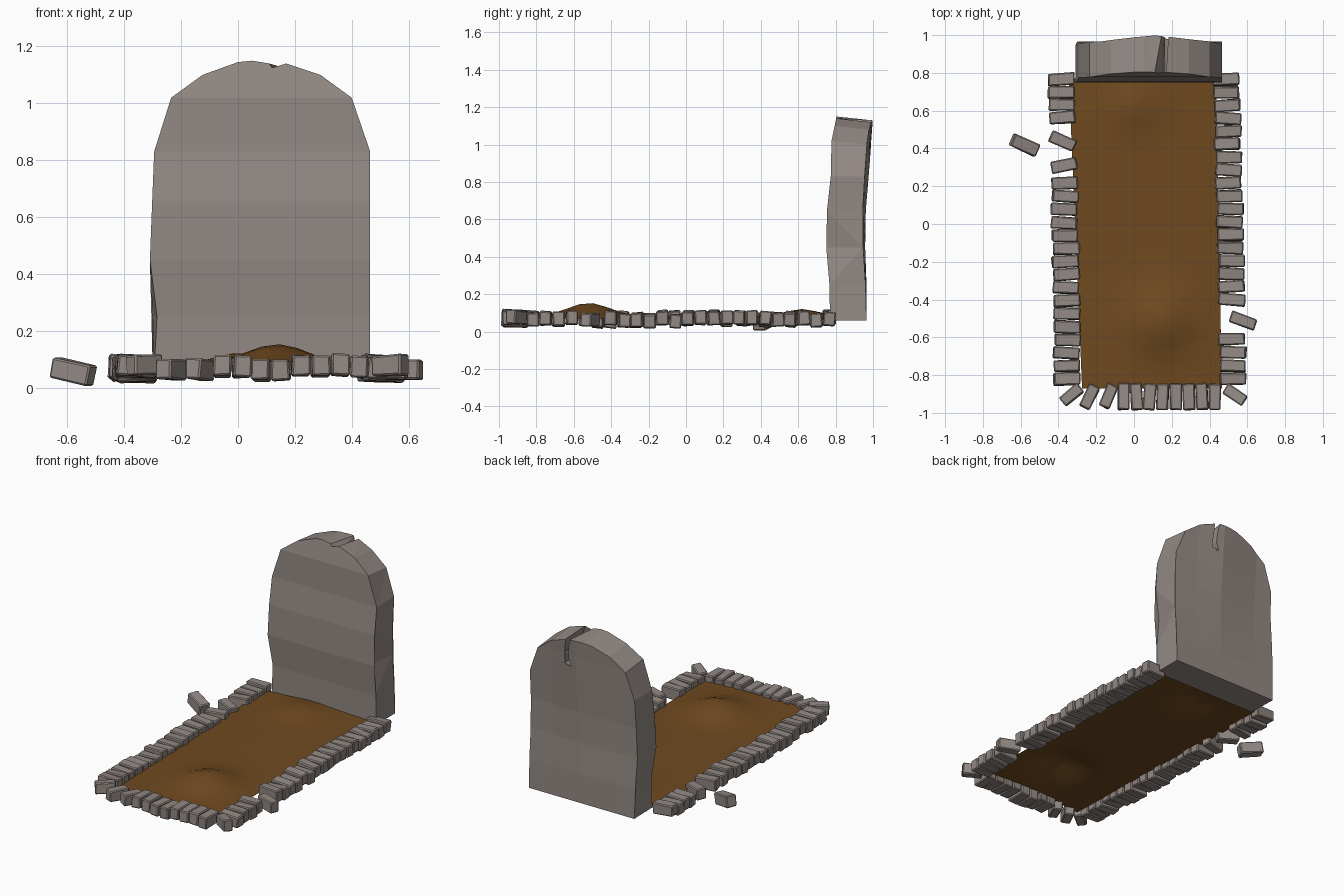
import bpy, bmesh, math, random
from mathutils import Matrix, Vector, Euler

random.seed(4)
cube = bpy.data.objects.get("Cube")
if cube:
    bpy.data.objects.remove(cube)


def material(name, rgb):
    m = bpy.data.materials.new(name)
    m.use_nodes = True
    m.diffuse_color = (*rgb, 1)
    m.node_tree.nodes["Principled BSDF"].inputs["Base Color"].default_value = (*rgb, 1)
    return m


STONE = material("warm grey stone", (0.29, 0.25, 0.23))
SOIL = material("brown soil", (0.16, 0.068, 0.014))


def finish(bm, name, mat, smooth=False):
    mesh = bpy.data.meshes.new(name)
    bmesh.ops.recalc_face_normals(bm, faces=bm.faces)
    for f in bm.faces:
        f.smooth = smooth
    bm.to_mesh(mesh)
    bm.free()
    mesh.materials.append(mat)
    ob = bpy.data.objects.new(name, mesh)
    bpy.context.collection.objects.link(ob)
    return ob


def lerp_table(table, t):
    # Piecewise linear lookup in ascending (key, value) pairs
    for (a, va), (b, vb) in zip(table, table[1:]):
        if t <= b:
            return va + (vb - va) * max(0, (t - a) / (b - a))
    return table[-1][1]


# Headstone: worn outline with a broken notch, extruded, sliced and bent
left_edge = [(-0.295, 0.06), (-0.285, 0.25), (-0.31, 0.45), (-0.30, 0.65), (-0.295, 0.83),
             (-0.235, 1.02), (-0.125, 1.10), (0, 1.145), (0.05, 1.15)]
notch_front = [(0.11, 1.14), (0.15, 1.08), (0.16, 1.0), (0.127, 0.885),
               (0.205, 0.95), (0.24, 1.02), (0.195, 1.08), (0.17, 1.14)]
notch_back = [(0.145, 1.13), (0.16, 1.07), (0.165, 1.0), (0.135, 0.92),
              (0.195, 0.96), (0.2, 1.02), (0.19, 1.07), (0.182, 1.12)]
right_edge = [(0.29, 1.10), (0.40, 1.02), (0.465, 0.83), (0.457, 0.65),
              (0.43, 0.45), (0.46, 0.25), (0.465, 0.06)]
right_back = [(max(x, 0.46) if z < 0.8 else x, z - 0.02 * (z > 0.9)) for x, z in right_edge]
left_back = [(min(x, -0.30) if z < 0.8 else x, z - 0.02 * (z > 0.9)) for x, z in left_edge]

front_bend = [(0.06, 0.77), (0.25, 0.767), (0.45, 0.75), (0.65, 0.754),
              (0.83, 0.774), (1.02, 0.778), (1.15, 0.805)]
back_bend = [(0.06, 0.965), (0.25, 0.96), (0.45, 0.947), (0.65, 0.945),
             (0.83, 0.955), (1.02, 0.965), (1.15, 0.975)]
back_bulge = [(-0.3, 0), (-0.17, 0), (0.11, 0.025), (0.3, 0.008), (0.46, 0)]

bm = bmesh.new()
front = [bm.verts.new((x, 0, z)) for x, z in left_edge + notch_front + right_edge]
back = [bm.verts.new((x, 1, z)) for x, z in left_back + notch_back + right_back]
bm.faces.new(front)
bm.faces.new(back[::-1])
for i in range(len(front)):
    j = (i + 1) % len(front)
    bm.faces.new((front[i], back[i], back[j], front[j]))
bmesh.ops.triangulate(bm, faces=bm.faces[:])
cuts = [((0, 0, z), (0, 0, 1)) for z, _ in front_bend[1:-1]]
cuts += [((x, 0, 0), (1, 0, 0)) for x in (-0.17, 0.11, 0.3)]
for co, no in cuts:
    bmesh.ops.bisect_plane(bm, geom=bm.verts[:] + bm.edges[:] + bm.faces[:],
                           dist=1e-4, plane_co=co, plane_no=no)
for v in bm.verts:
    x, t, z = v.co
    rise = min(1, max(0, (z - 0.06) / 0.9))
    y_back = lerp_table(back_bend, z) + lerp_table(back_bulge, x) * rise
    v.co.y = (1 - t) * lerp_table(front_bend, z) + t * y_back
finish(bm, "headstone", STONE)

# Soil bed: a soft sheet with two mounds
bm = bmesh.new()
bmesh.ops.create_grid(bm, x_segments=12, y_segments=22, size=1)
for v in bm.verts:
    u, w = v.co.x, v.co.y
    y = -0.05 + 0.82 * w
    x_left = -0.31 - 0.035 * w
    x_right = 0.45 - 0.015 * w
    x = x_left + (x_right - x_left) * (u + 1) / 2
    z = 0.07 + 0.012 * (1 - u * u)
    z += 0.072 * math.exp(-((x - 0.14) ** 2 + (y + 0.52) ** 2) / 0.025)
    z += 0.04 * math.exp(-(x ** 2 + (y - 0.62) ** 2) / 0.015)
    v.co = (x, y, z)
soil = finish(bm, "soil_bed", SOIL, True)
if soil.data.polygons[0].normal.z < 0:
    soil.data.flip_normals()


# Border stones: chipped blocks
def block(name, x, y, z=0.067, yaw=0, pitch=0, size=(0.138, 0.064, 0.074), jitter=1):
    bm = bmesh.new()
    bmesh.ops.create_cube(bm, size=1, matrix=Matrix.Diagonal((*size, 1)))
    for v in bm.verts:
        v.co += Vector([random.uniform(-0.003, 0.003) for _ in range(3)])
    bmesh.ops.bevel(bm, geom=bm.edges[:], offset=0.006, segments=1, affect='EDGES')
    wobble = [jitter * random.uniform(-4, 4) for _ in range(3)]
    rot = Euler([math.radians(a) for a in (wobble[0], pitch + wobble[1], yaw + wobble[2])])
    z += jitter * random.uniform(-0.012, 0.012)
    bmesh.ops.transform(bm, matrix=Matrix.Translation((x, y, z)) @ rot.to_matrix().to_4x4(),
                        verts=bm.verts)
    return finish(bm, name, STONE)


def side_row(name, start, count, step, x_table):
    for i in range(count):
        y = start - i * step
        block(f"{name}_{i + 1}", lerp_table(x_table, y) + random.uniform(-0.006, 0.006), y)


right_line = [(-0.82, 0.527), (-0.4, 0.515), (0, 0.508), (0.77, 0.49)]
left_line = [(-0.82, -0.352), (-0.4, -0.358), (0.2, -0.37), (0.77, -0.382)]
side_row("left_border_back", 0.765, 18, 0.0685, right_line)
side_row("left_border_front", -0.61, 4, 0.07, right_line)
side_row("right_border_back", 0.765, 4, 0.067, left_line)
side_row("right_border_front", 0.215, 16, 0.069, left_line)
block("right_border_skewed_1", -0.38, 0.44, yaw=-22)
block("right_border_skewed_2", -0.37, 0.31, yaw=10)

# Front row, with turned corner stones
for i in range(8):
    block(f"front_border_{i + 1}", -0.055 + i * 0.069, -0.915, yaw=90)
for i, (x, y, yaw) in enumerate([(-0.33, -0.905, 40), (-0.235, -0.915, 63),
                                 (-0.135, -0.912, 68), (0.535, -0.905, -36)]):
    block(f"corner_stone_{i + 1}", x, y, yaw=yaw, size=(0.125, 0.06, 0.072))

# Fallen stones lying outside the border
block("fallen_stone_right", -0.58, 0.418, 0.056, -25, 11, (0.145, 0.07, 0.074), 0)
block("fallen_stone_left", 0.577, -0.512, 0.062, -20, 0, (0.14, 0.062, 0.07), 0)
